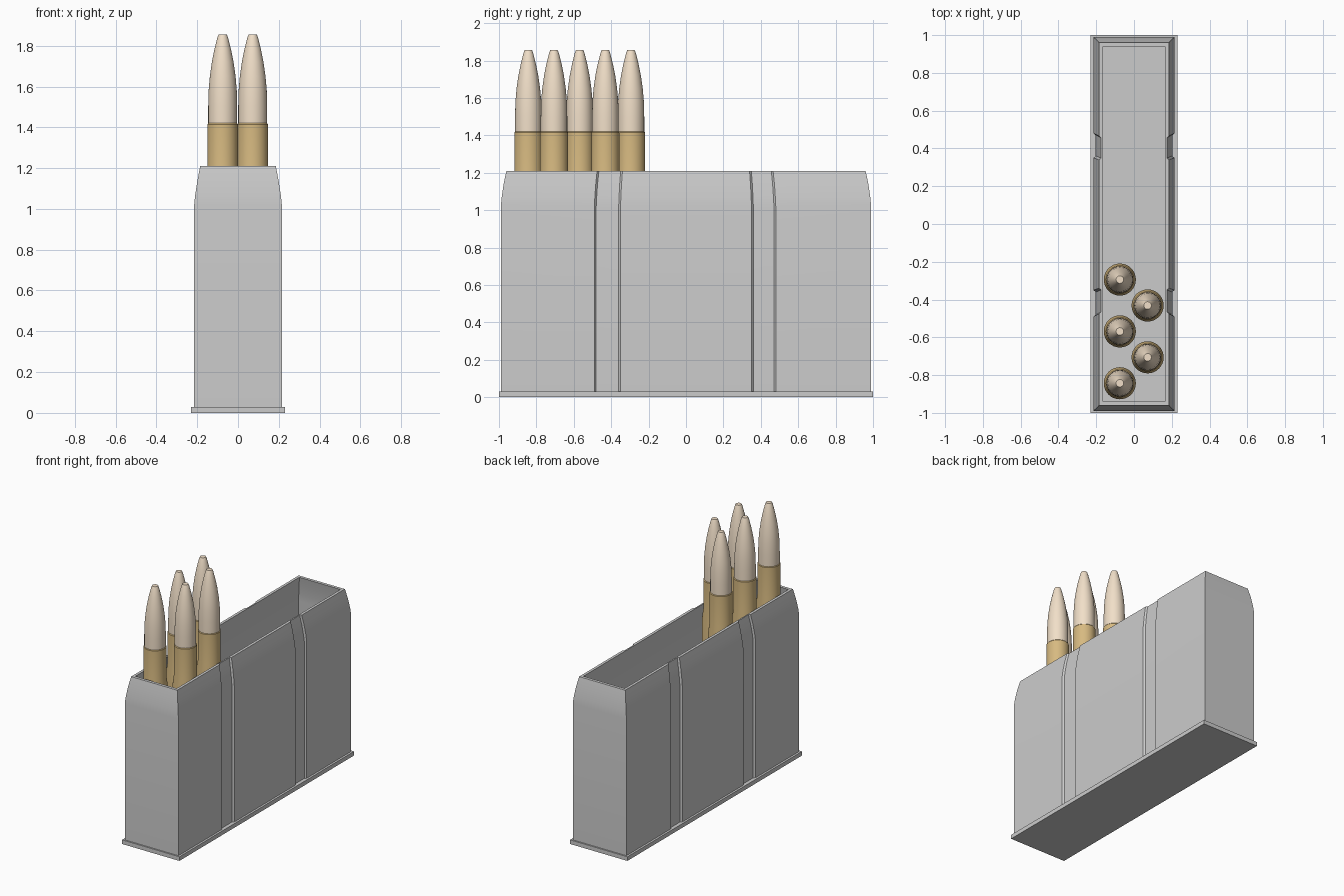
import bpy, bmesh, math

if "Cube" in bpy.data.objects:
    bpy.data.objects.remove(bpy.data.objects["Cube"])


def material(name, rgb):
    m = bpy.data.materials.new(name)
    m.diffuse_color = (*rgb, 1)
    m.use_nodes = True
    m.node_tree.nodes["Principled BSDF"].inputs["Base Color"].default_value = m.diffuse_color
    return m


def make_object(name, bm, mat=None, smooth=True):
    bmesh.ops.recalc_face_normals(bm, faces=bm.faces[:])
    me = bpy.data.meshes.new(name)
    bm.to_mesh(me)
    bm.free()
    ob = bpy.data.objects.new(name, me)
    bpy.context.collection.objects.link(ob)
    if mat:
        me.materials.append(mat)
    if smooth:
        bpy.ops.object.select_all(action='DESELECT')
        ob.select_set(True)
        bpy.context.view_layer.objects.active = ob
        bpy.ops.object.shade_smooth_by_angle(angle=math.radians(25))
    return ob


def loft(bm, rings, closed=True):
    """Skin equal-length closed rings; cap both ends if closed."""
    vs = [[bm.verts.new(p) for p in r] for r in rings]
    n = len(vs[0])
    for a, b in zip(vs, vs[1:]):
        for i in range(n):
            j = (i + 1) % n
            bm.faces.new((a[i], a[j], b[j], b[i]))
    if closed:
        bm.faces.new(vs[0][::-1])
        bm.faces.new(vs[-1])


def lathe(name, profile, x, y, mat, seg=32):
    bm = bmesh.new()
    ang = [2 * math.pi * i / seg for i in range(seg)]
    loft(bm, [[(x + r * math.cos(a), y + r * math.sin(a), z) for a in ang] for r, z in profile])
    return make_object(name, bm, mat)


# base plate
bm = bmesh.new()
bmesh.ops.create_cube(bm, size=1)
for v in bm.verts:
    v.co = (v.co.x * 0.46, v.co.y * 2, v.co.z * 0.03 + 0.015)
make_object("base_plate", bm, smooth=False)

# box body: one grooved section, narrowed towards the top, hollow inside
HX, HY, GX = 0.215, 0.99, 0.203
side = [(HX, -HY), (HX, -0.49), (GX, -0.48), (GX, -0.36), (HX, -0.35),
        (HX, 0.35), (GX, 0.36), (GX, 0.47), (HX, 0.48), (HX, HY)]
outer = side + [(-x, y) for x, y in reversed(side)]
inner = [(math.copysign(0.192, x), max(-0.968, min(0.968, y))) for x, y in outer]
taper = [(1.02, 1, 1), (1.07, 0.975, 0.995), (1.14, 0.925, 0.985), (1.21, 0.86, 0.97)]


def ring(section, z, sx, sy):
    return [(x * sx, y * sy, z) for x, y in section]


bm = bmesh.new()
rings = [ring(outer, 0.03, 1, 1)] + [ring(outer, *t) for t in taper]
rings += [ring(inner, *t) for t in reversed(taper)] + [ring(inner, 0.05, 1, 1)]
loft(bm, rings)
make_object("box_body", bm)

# two staggered rows of tapered pegs: necked brass sleeve plus pale tip
brass = material("brass", (0.68, 0.49, 0.22))
pale = material("pale_copper", (0.88, 0.74, 0.58))
sleeve = [(0.085, 0.05), (0.085, 1.12), (0.075, 1.20), (0.075, 1.415), (0.071, 1.42)]
tip = [(0.071, 1.41), (0.071, 1.50), (0.069, 1.58), (0.063, 1.65),
       (0.053, 1.72), (0.041, 1.78), (0.026, 1.84), (0.020, 1.855)]
for i in range(5):
    x = -0.075 if i % 2 == 0 else 0.072
    y = -0.843 + 0.1372 * i
    lathe(f"sleeve_{i + 1}", sleeve, x, y, brass)
    lathe(f"tip_{i + 1}", tip, x, y, pale)
